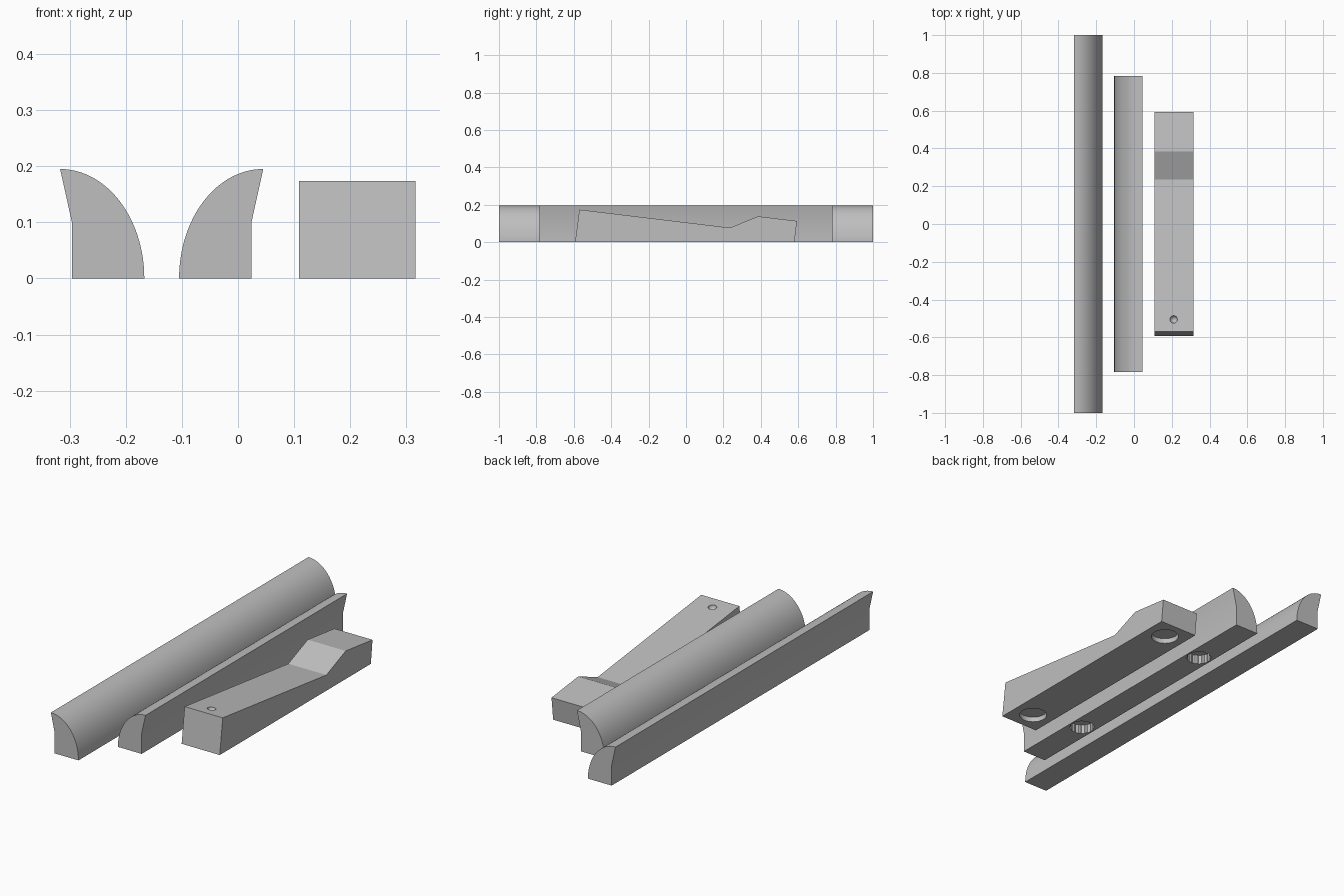
import bpy
import bmesh
from math import sin, cos, pi, radians

cube = bpy.data.objects.get("Cube")
if cube:
    bpy.data.objects.remove(cube, do_unlink=True)

grey = bpy.data.materials.new("plain grey")
grey.use_nodes = True
tone = (0.52, 0.52, 0.52, 1)
grey.diffuse_color = tone
grey.node_tree.nodes["Principled BSDF"].inputs["Base Color"].default_value = tone


def new_object(name, bm):
    bmesh.ops.recalc_face_normals(bm, faces=bm.faces)
    mesh = bpy.data.meshes.new(name)
    bm.to_mesh(mesh)
    bm.free()
    mesh.materials.append(grey)
    obj = bpy.data.objects.new(name, mesh)
    bpy.context.collection.objects.link(obj)
    return obj


def extrude(name, outline, direction):
    """Extrude a closed outline of 3D points along a direction."""
    bm = bmesh.new()
    face = bm.faces.new([bm.verts.new(p) for p in outline])
    moved = bmesh.ops.extrude_face_region(bm, geom=[face], use_keep_orig=True)["geom"]
    verts = [v for v in moved if isinstance(v, bmesh.types.BMVert)]
    bmesh.ops.translate(bm, verts=verts, vec=direction)
    return new_object(name, bm)


def cut(obj, cutter):
    mod = obj.modifiers.new("cut", "BOOLEAN")
    mod.operation = "DIFFERENCE"
    mod.solver = "EXACT"
    mod.object = cutter
    bpy.context.view_layer.objects.active = obj
    bpy.ops.object.modifier_apply(modifier=mod.name)
    bpy.data.objects.remove(cutter, do_unlink=True)


def cut_recess(obj, x, y, radius, depth, rib=0.0, sides=48):
    """Round recess in the underside, with optional small ribs on its wall."""
    ring = []
    for i in range(sides):
        a = 2 * pi * i / sides
        r = radius - rib * (i % 4 == 0)
        ring.append((x + r * cos(a), y + r * sin(a), -0.05))
    cut(obj, extrude("recess_cutter", ring, (0, 0, 0.05 + depth)))


def rail(name, tip_x, side, length):
    """Quarter-ellipse rail whose overhanging tip is at tip_x."""
    steps = 32
    outline = [(0.15 * cos(pi / 2 * i / steps), 0.195 * sin(pi / 2 * i / steps))
               for i in range(steps + 1)]
    outline += [(0.021, 0.1), (0.021, 0)]
    points = [(tip_x + side * u, -length / 2, z) for u, z in outline]
    return extrude(name, points, (0, length, 0))


# Long and short rails, facing opposite ways
long_rail = rail("long_rail", -0.317, 1, 2.0)
short_rail = rail("short_rail", 0.045, -1, 1.565)
for y in (-0.43, 0.43):
    cut_recess(short_rail, -0.04, y, 0.058, 0.045, rib=0.004)

# Wedge block with a valley and a raised rear end
profile = [(-0.593, 0), (-0.57, 0.174), (0.235, 0.077), (0.385, 0.138),
           (0.593, 0.113), (0.58, 0)]
wedge = extrude("wedge_block", [(0.109, y, z) for y, z in profile], (0.207, 0, 0))
for y in (-0.49, 0.48):
    cut_recess(wedge, 0.212, y, 0.064, 0.025)

# Small round dimple in the high end of the wedge
bm = bmesh.new()
bmesh.ops.create_uvsphere(bm, u_segments=24, v_segments=16, radius=0.02)
bmesh.ops.translate(bm, verts=bm.verts, vec=(0.21, -0.505, 0.167))
cut(wedge, new_object("dimple_cutter", bm))

# Smooth the curves, keep the edges sharp
bpy.ops.object.select_all(action="DESELECT")
for obj in (long_rail, short_rail, wedge):
    obj.select_set(True)
bpy.context.view_layer.objects.active = long_rail
bpy.ops.object.shade_smooth_by_angle(angle=radians(25))
